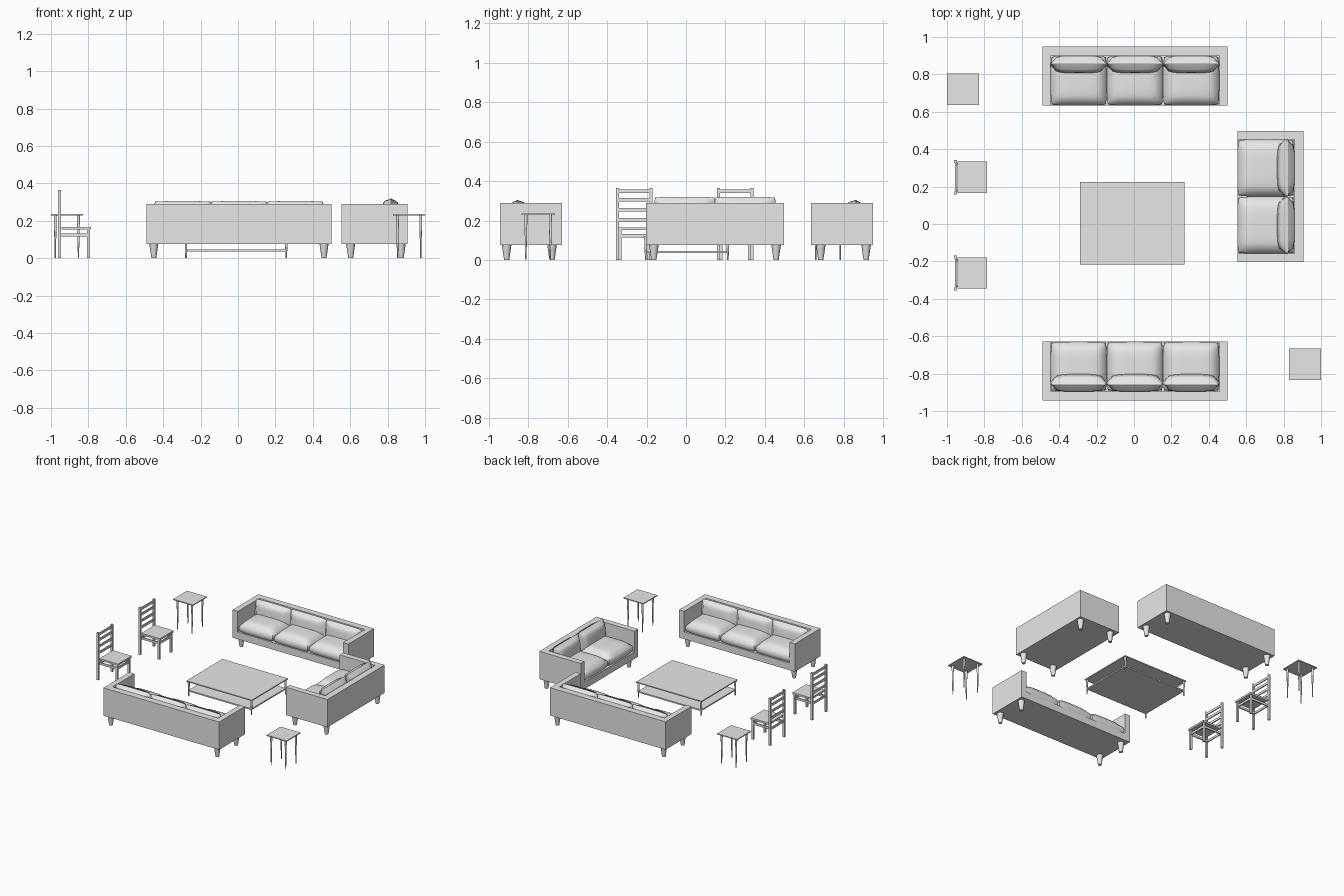
import bpy, bmesh, math
from mathutils import Matrix, Vector

cube = bpy.data.objects.get("Cube")
if cube:
    bpy.data.objects.remove(cube, do_unlink=True)

GREY = (0.8, 0.8, 0.8, 1)
grey = bpy.data.materials.new("plain_grey")
grey.use_nodes = True
grey.diffuse_color = GREY
bsdf = grey.node_tree.nodes["Principled BSDF"]
bsdf.inputs["Base Color"].default_value = GREY


def finish(bm, name, place, smooth=False):
    me = bpy.data.meshes.new(name)
    bm.transform(place)
    bmesh.ops.recalc_face_normals(bm, faces=bm.faces)
    bm.to_mesh(me)
    bm.free()
    me.materials.append(grey)
    ob = bpy.data.objects.new(name, me)
    bpy.context.collection.objects.link(ob)
    if smooth:
        bpy.ops.object.select_all(action='DESELECT')
        ob.select_set(True)
        bpy.context.view_layer.objects.active = ob
        bpy.ops.object.shade_smooth_by_angle(angle=math.radians(40))
    return ob


def box(bm, x, y, z):
    """Box from three (low, high) ranges."""
    low, high = Vector(tuple(zip(x, y, z))[0]), Vector(tuple(zip(x, y, z))[1])
    m = Matrix.Translation((low + high) / 2) @ Matrix.Diagonal((*(high - low), 1))
    bmesh.ops.create_cube(bm, size=1, matrix=m)


def tapered_leg(bm, x, y, top, r_top, r_foot, sides=16):
    bmesh.ops.create_cone(bm, cap_ends=True, segments=sides, radius1=r_foot, radius2=r_top,
                          depth=top, matrix=Matrix.Translation((x, y, top / 2)))


def cushion(name, size, place, rim):
    """Pillow: a gridded cube thinned toward its rim, with softened outline."""
    bm = bmesh.new()
    bmesh.ops.create_cube(bm, size=2)
    bmesh.ops.subdivide_edges(bm, edges=bm.edges[:], cuts=11, use_grid_fill=True)
    for v in bm.verts:
        x, y, z = v.co
        puff = ((1 - x ** 4) * (1 - y ** 4)) ** 0.5
        v.co.z = z * (rim + (1 - rim) * puff)
        side = 1 - 0.05 * z * z
        v.co.x = x * side * (1 - 0.04 * y ** 4)
        v.co.y = y * side * (1 - 0.04 * x ** 4)
    bm.transform(Matrix.Diagonal((size[0] / 2, size[1] / 2, size[2] / 2, 1)))
    finish(bm, name, place, smooth=True)


def sofa(name, length, depth, seats, pillow_top, place):
    """Faces -y, centred on its footprint."""
    hx, hy = length / 2, depth / 2
    arm, back, low, high, seat = 0.044, 0.05, 0.075, 0.29, 0.13
    # upholstered frame
    bm = bmesh.new()
    box(bm, (-hx, hx), (hy - back, hy), (low, high))
    box(bm, (-hx + arm, hx - arm), (-hy, hy - back), (low, seat))
    for s in (-1, 1):
        box(bm, sorted((s * hx, s * (hx - arm))), (-hy, hy - back), (low, high))
    finish(bm, name + "_frame", place)
    # feet
    bm = bmesh.new()
    for s in (-1, 1):
        tapered_leg(bm, s * (hx - 0.04), -hy + 0.05, low, 0.024, 0.013)
        tapered_leg(bm, s * (hx - 0.04), hy - 0.035, low, 0.024, 0.013)
    finish(bm, name + "_feet", place, smooth=True)
    # seat and back cushions
    pitch = (length - 2 * arm) / seats
    run = depth - back
    for i in range(seats):
        x = (i - (seats - 1) / 2) * pitch
        cushion(f"{name}_seat_cushion_{i + 1}", (pitch, run, 0.12),
                place @ Matrix.Translation((x, -hy + run / 2, 0.157)), 0.4)
        tall = pillow_top - 0.165
        m = Matrix.Translation((x, hy - back - 0.045, pillow_top - tall / 2))
        m = m @ Matrix.Rotation(math.radians(84), 4, 'X')
        cushion(f"{name}_back_cushion_{i + 1}", (pitch * 1.02, tall, 0.09), m_place(place, m), 0.14)


def m_place(place, m):
    return place @ m


def at(x, y, turn=0):
    return Matrix.Translation((x, y, 0)) @ Matrix.Rotation(math.radians(turn), 4, 'Z')


sofa("rear_sofa", 0.99, 0.315, 3, 0.305, at(0.005, 0.791))
sofa("front_sofa", 0.99, 0.315, 3, 0.305, at(0.005, -0.787, 180))
sofa("loveseat", 0.70, 0.355, 2, 0.32, at(0.73, 0.147, -90))

# coffee table with lower shelf
bm = bmesh.new()
box(bm, (-0.28, 0.28), (-0.22, 0.22), (0.112, 0.12))
box(bm, (-0.27, 0.27), (-0.21, 0.21), (0.036, 0.046))
for sx in (-1, 1):
    for sy in (-1, 1):
        tapered_leg(bm, sx * 0.268, sy * 0.208, 0.112, 0.008, 0.004, 12)
finish(bm, "coffee_table", at(-0.01, 0.004))


def side_table(name, place):
    bm = bmesh.new()
    box(bm, (-0.085, 0.085), (-0.085, 0.085), (0.229, 0.236))
    for sx in (-1, 1):
        for sy in (-1, 1):
            tapered_leg(bm, sx * 0.062, sy * 0.062, 0.229, 0.008, 0.003, 12)
    finish(bm, name, place)


side_table("rear_side_table", at(-0.915, 0.72))
side_table("front_side_table", at(0.915, -0.75))


def chair(name, place):
    """Ladder-back chair facing +x."""
    bm = bmesh.new()
    box(bm, (-0.08, 0.08), (-0.083, 0.083), (0.152, 0.166))
    for s in (-1, 1):
        y = s * 0.085
        box(bm, (-0.097, -0.081), (y - 0.008, y + 0.008), (0, 0.365))
        y = s * 0.072
        box(bm, (0.058, 0.073), (y - 0.0075, y + 0.0075), (0, 0.152))
        box(bm, (-0.085, 0.062), (y - 0.004, y + 0.004), (0.115, 0.132))
    for x in (-0.089, 0.066):
        box(bm, (x - 0.004, x + 0.004), (-0.08, 0.08), (0.115, 0.132))
    for z in (0.205, 0.255, 0.305, 0.348):
        box(bm, (-0.093, -0.085), (-0.08, 0.08), (z - 0.009, z + 0.009))
    finish(bm, name, place)


chair("rear_chair", at(-0.865, 0.25))
chair("front_chair", at(-0.865, -0.262))
